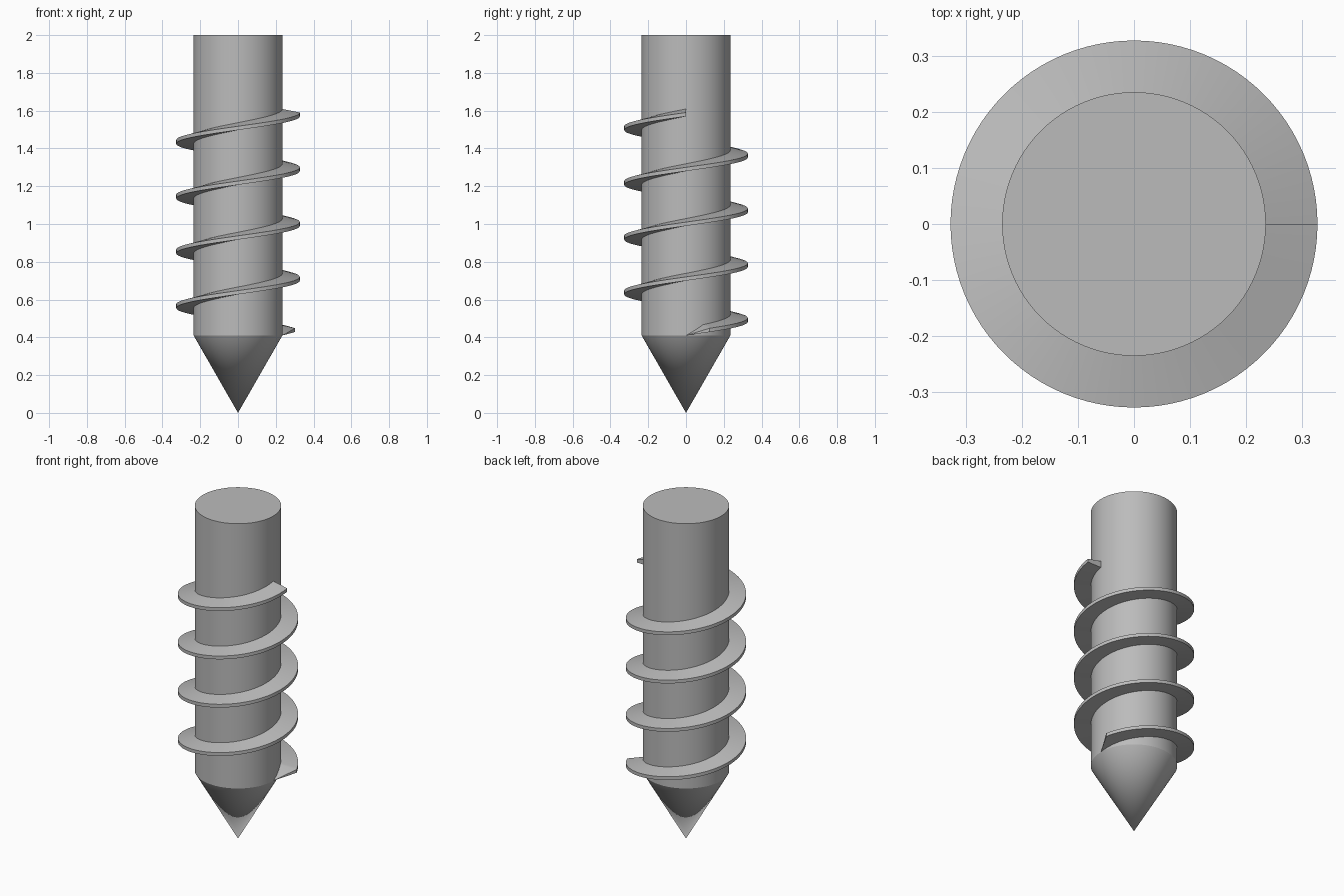
import bpy, bmesh, math

cube = bpy.data.objects.get("Cube")
if cube:
    bpy.data.objects.remove(cube)

CORE_R, OUTER_R = 0.235, 0.327
HEIGHT, CONE_H = 2.0, 0.41
TURNS, PITCH = 4, 0.29
SIDES = 96

steel = bpy.data.materials.new("grey steel")
steel.use_nodes = True
steel.diffuse_color = (0.5, 0.5, 0.5, 1)
steel.node_tree.nodes["Principled BSDF"].inputs["Base Color"].default_value = (0.5, 0.5, 0.5, 1)


def finish(bm, name):
    """Turn a bmesh into a shaded object with sharp hard edges."""
    bmesh.ops.recalc_face_normals(bm, faces=bm.faces)
    mesh = bpy.data.meshes.new(name)
    bm.to_mesh(mesh)
    bm.free()
    mesh.materials.append(steel)
    obj = bpy.data.objects.new(name, mesh)
    bpy.context.collection.objects.link(obj)
    bpy.ops.object.select_all(action='DESELECT')
    obj.select_set(True)
    bpy.context.view_layer.objects.active = obj
    bpy.ops.object.shade_smooth_by_angle(angle=math.radians(25))
    return obj


def polar(bm, r, a, z):
    return bm.verts.new((r * math.cos(a), r * math.sin(a), z))


# Shaft with pointed tip
bm = bmesh.new()
angles = [math.tau * i / SIDES for i in range(SIDES)]
low = [polar(bm, CORE_R, a, CONE_H) for a in angles]
top = [polar(bm, CORE_R, a, HEIGHT) for a in angles]
tip = bm.verts.new((0, 0, 0))
for i in range(SIDES):
    j = (i + 1) % SIDES
    bm.faces.new((low[i], low[j], top[j], top[i]))
    bm.faces.new((tip, low[j], low[i]))
bm.faces.new(top)
finish(bm, "shaft")

# Helical thread: tapered section with a flat underside (radius, height)
section = [(CORE_R - 0.005, 0), (OUTER_R, 0), (OUTER_R, 0.02), (CORE_R - 0.005, 0.04)]
bm = bmesh.new()
lead_in = SIDES // 16
rings = []
for i in range(lead_in, TURNS * SIDES + 1):
    a = math.tau * i / SIDES
    z = CONE_H + PITCH * i / SIDES
    rings.append([polar(bm, r, a, z + dz) for r, dz in section])
for p, q in zip(rings, rings[1:]):
    for k in range(4):
        n = (k + 1) % 4
        bm.faces.new((p[k], p[n], q[n], q[k]))
bm.faces.new(rings[-1])

# Thread start narrows to a point on the shaft
start = polar(bm, CORE_R, 0, CONE_H)
for k in range(4):
    bm.faces.new((start, rings[0][(k + 1) % 4], rings[0][k]))
finish(bm, "thread")
